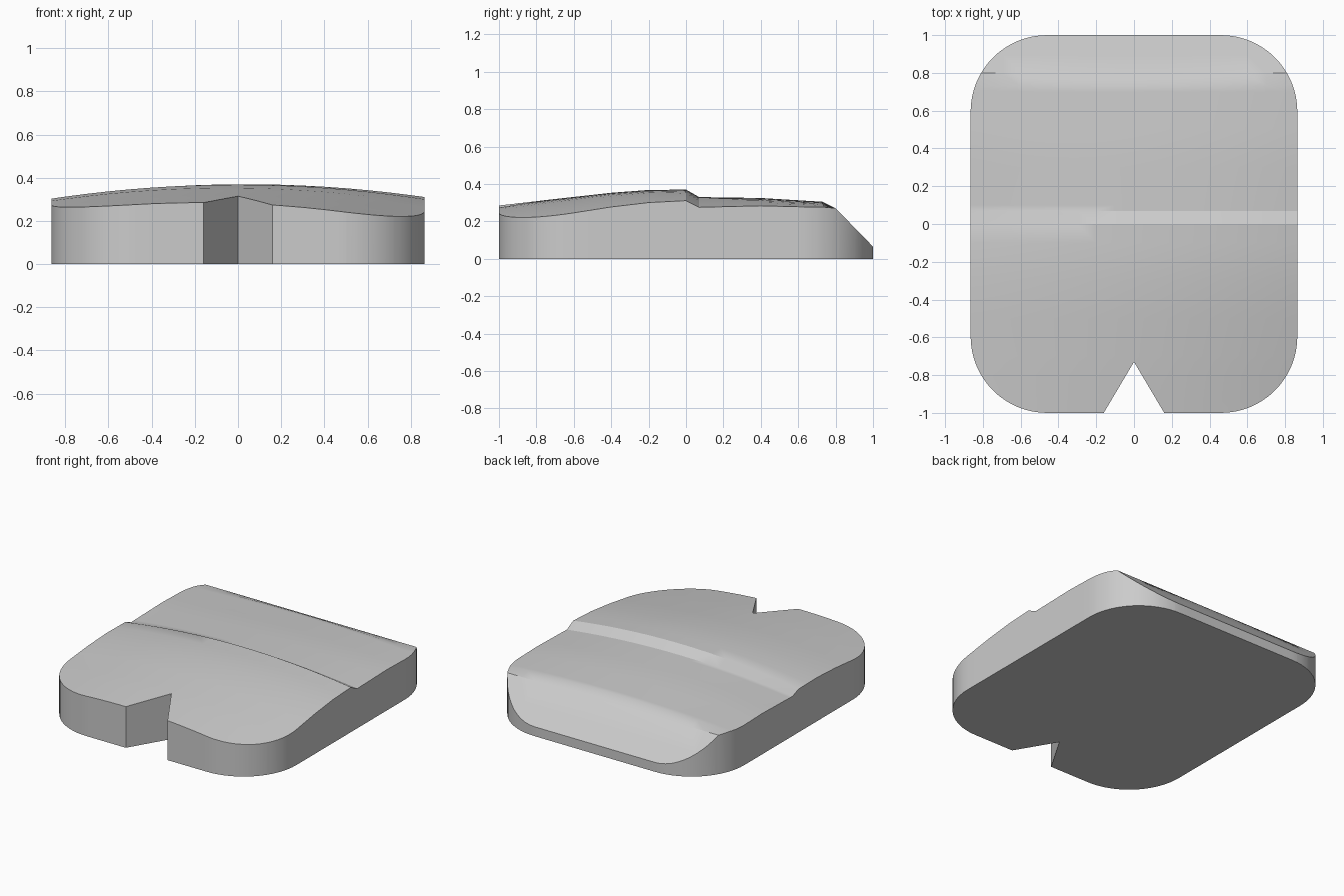
import bpy, bmesh, math
from mathutils import Vector

if "Cube" in bpy.data.objects:
    bpy.data.objects.remove(bpy.data.objects["Cube"], do_unlink=True)

HALF_X, HALF_Y, RADIUS = 0.865, 1.0, 0.405
NOTCH_X, NOTCH_Y = 0.16, -0.73

# Crown height, side tilt and cross curvature along the length
CROWN = [(-1, .282), (-.73, .315), (-.4, .353), (-.2, .368), (0, .37),
         (.07, .33), (.4, .325), (.73, .305), (.8, .27), (1, .065)]
TILT = [(-1, -.034), (-.63, -.018), (0, .006), (.07, 0), (1, 0)]
BEND = [(-1, .098), (0, .086), (.07, .073), (.4, .056), (.73, .04), (.8, 0), (1, 0)]


def sample(keys, y):
    for (y0, a), (y1, b) in zip(keys, keys[1:]):
        if y <= y1:
            return a + (b - a) * max(0, y - y0) / (y1 - y0)
    return keys[-1][1]


def top_height(x, y):
    return sample(CROWN, y) + sample(TILT, y) * x - sample(BEND, y) * x * x


def outline():
    """Rounded rectangle with a V notch in the front edge."""
    points = [(-NOTCH_X, -HALF_Y), (0, NOTCH_Y), (NOTCH_X, -HALF_Y)]
    corners = [(1, -1), (1, 1), (-1, 1), (-1, -1)]
    for i, (sx, sy) in enumerate(corners):
        for step in range(17):
            a = math.radians(-90 + 90 * i + 90 * step / 16)
            points.append((sx * (HALF_X - RADIUS) + RADIUS * math.cos(a),
                           sy * (HALF_Y - RADIUS) + RADIUS * math.sin(a)))
    return points


def cut(bm, point, normal):
    bmesh.ops.bisect_plane(bm, geom=bm.verts[:] + bm.edges[:] + bm.faces[:],
                           dist=1e-5, plane_co=point, plane_no=normal)


# Sliced footprint
bm = bmesh.new()
bm.faces.new([bm.verts.new((x, y, 0)) for x, y in outline()])
for i in sorted(range(-8, 9), key=abs):
    cut(bm, Vector((i * 0.1, 0, 0)), Vector((1, 0, 0)))
rows = {round(i * 0.1, 2) for i in range(-9, 10)} | {y for y, _ in CROWN[1:-1]}
for y in sorted(rows):
    cut(bm, Vector((0, y, 0)), Vector((0, 1, 0)))

# Raise the sculpted top and close the flat underside
base = bm.faces[:]
raised = bmesh.ops.extrude_face_region(bm, geom=base, use_keep_orig=True)["geom"]
for v in raised:
    if isinstance(v, bmesh.types.BMVert):
        v.co.z = top_height(v.co.x, v.co.y)
bmesh.ops.dissolve_faces(bm, faces=[f for f in bm.faces
                                    if all(v.co.z < 1e-6 for v in f.verts)])
bmesh.ops.recalc_face_normals(bm, faces=bm.faces[:])

mesh = bpy.data.meshes.new("contoured_pad")
bm.to_mesh(mesh)
bm.free()
pad = bpy.data.objects.new("contoured_pad", mesh)
bpy.context.collection.objects.link(pad)

# Plain grey finish
grey = bpy.data.materials.new("light_grey")
grey.use_nodes = True
grey.diffuse_color = (0.6, 0.6, 0.6, 1)
grey.node_tree.nodes["Principled BSDF"].inputs["Base Color"].default_value = (0.6, 0.6, 0.6, 1)
mesh.materials.append(grey)

bpy.ops.object.select_all(action='DESELECT')
pad.select_set(True)
bpy.context.view_layer.objects.active = pad
bpy.ops.object.shade_smooth_by_angle(angle=math.radians(28))
